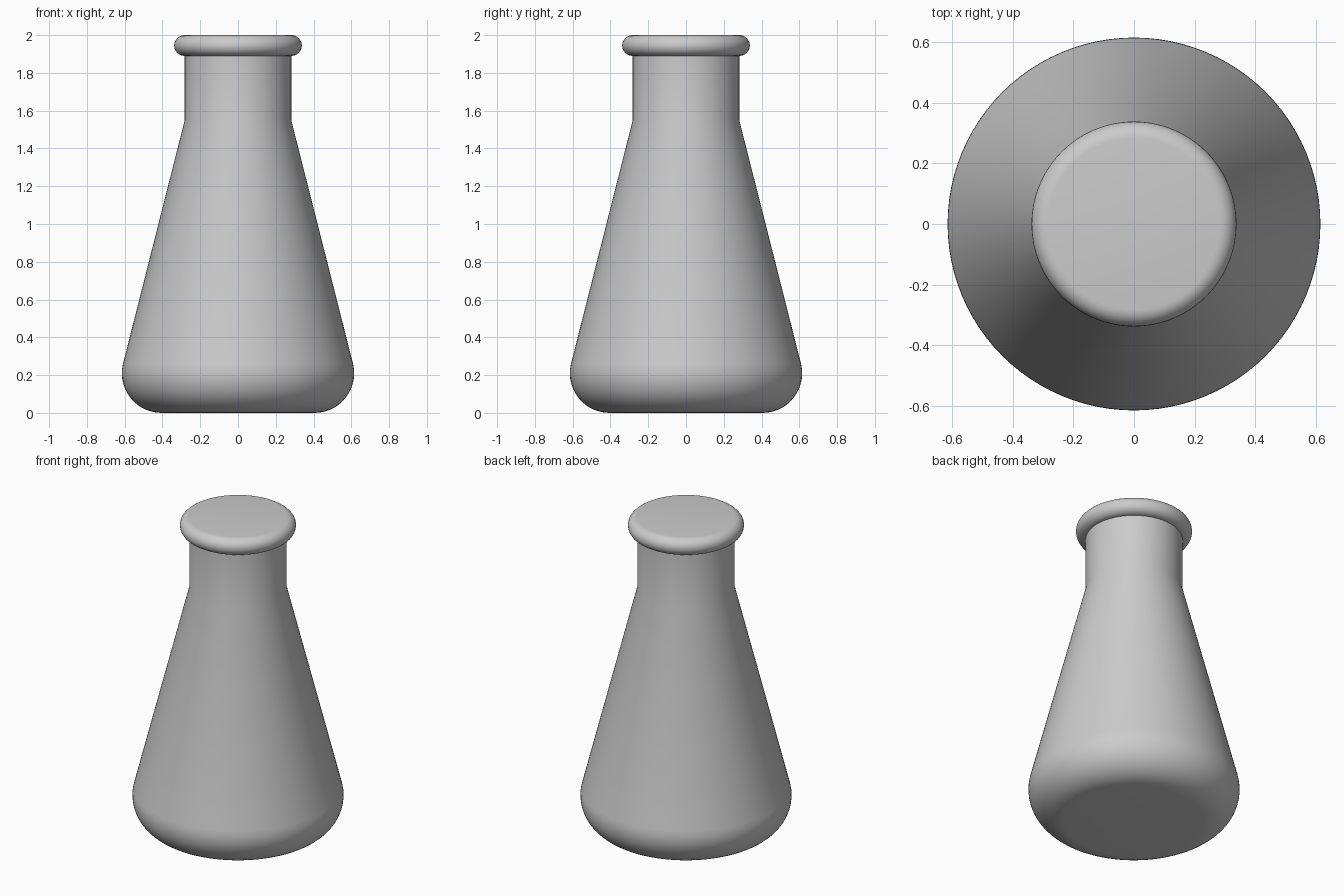
import bpy
import bmesh
from math import cos, sin, radians, tau

SIDES = 96

cube = bpy.data.objects.get("Cube")
if cube:
    bpy.data.objects.remove(cube)

grey = bpy.data.materials.new("light_grey")
grey.use_nodes = True
color = (0.6, 0.6, 0.6, 1)
grey.diffuse_color = color
grey.node_tree.nodes["Principled BSDF"].inputs["Base Color"].default_value = color


def arc(r, z, radius, start, end, steps):
    """Points of a circular arc in the (radius, height) plane."""
    angles = [radians(start + (end - start) * i / steps) for i in range(steps + 1)]
    return [(r + radius * cos(a), z + radius * sin(a)) for a in angles]


def lathe(name, profile):
    """Revolve a profile around z and close both ends with flat discs."""
    bm = bmesh.new()
    rings = [[bm.verts.new((r * cos(tau * i / SIDES), r * sin(tau * i / SIDES), z))
              for i in range(SIDES)] for r, z in profile]
    for low, high in zip(rings, rings[1:]):
        for i in range(SIDES):
            j = (i + 1) % SIDES
            bm.faces.new((low[i], low[j], high[j], high[i]))
    bm.faces.new(rings[0][::-1])
    bm.faces.new(rings[-1])
    mesh = bpy.data.meshes.new(name)
    bm.to_mesh(mesh)
    bm.free()
    mesh.materials.append(grey)
    obj = bpy.data.objects.new(name, mesh)
    bpy.context.collection.objects.link(obj)
    bpy.ops.object.select_all(action="DESELECT")
    obj.select_set(True)
    bpy.context.view_layer.objects.active = obj
    bpy.ops.object.shade_smooth_by_angle(angle=radians(30))
    return obj


# Rounded base, conical body, straight neck and rolled lip in one closed surface
base = arc(0.405, 0.21, 0.21, -90, 14, 14)
neck = [(0.282, 1.55), (0.282, 1.89)]
lip = arc(0.283, 1.945, 0.055, -90, 90, 14)
lathe("conical_flask", base + neck + lip)
